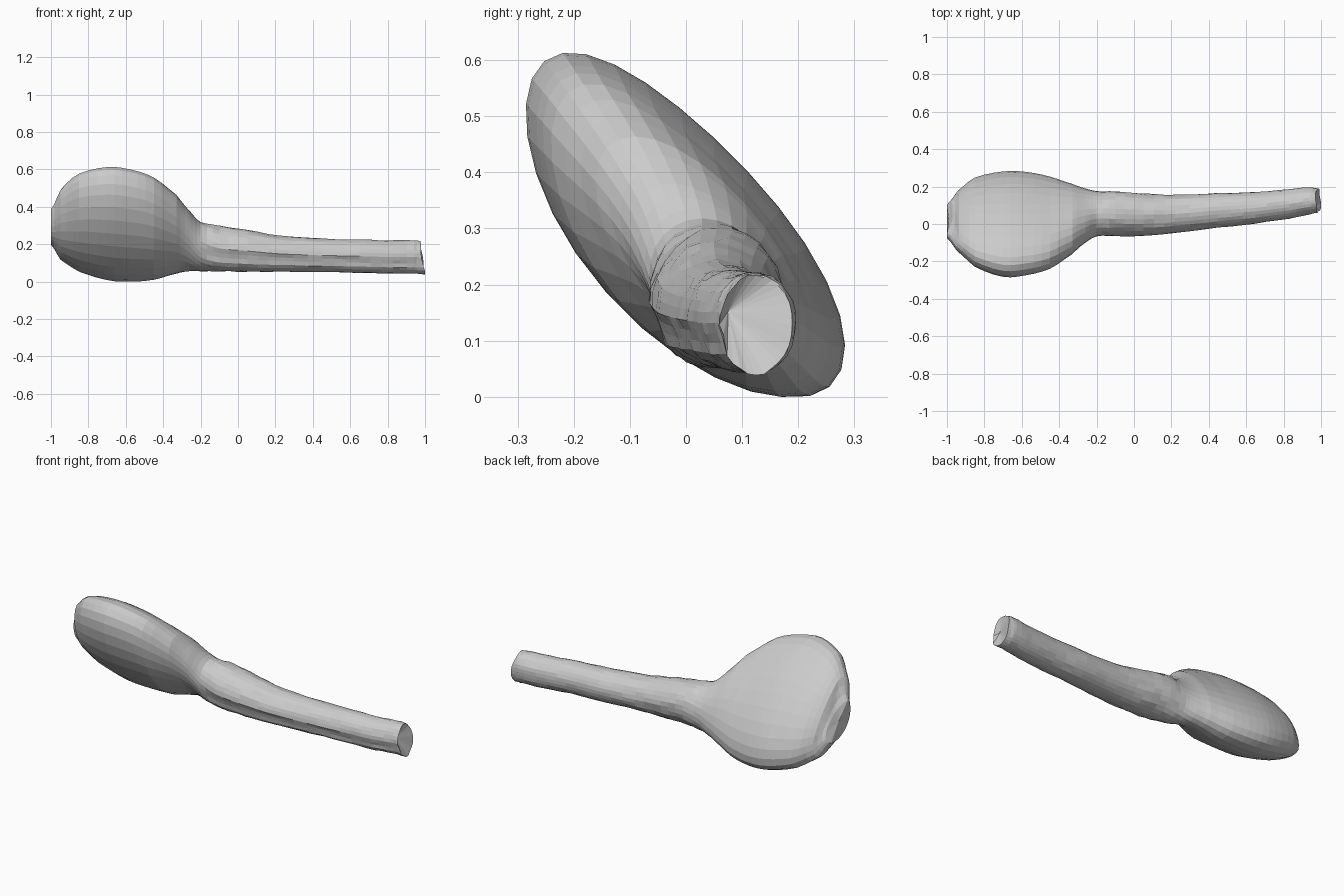
import bpy, bmesh, math, random

if "Cube" in bpy.data.objects:
    bpy.data.objects.remove(bpy.data.objects["Cube"])

random.seed(4)
SIDES = 28
STEPS = 3

# Stations along the carved form: x, y min, y max, z min, z max, phase (small = flat tilted lens, pi/2 = round)
stations = [
    (-1.00, -0.07, 0.12, 0.20, 0.39, 0.80),
    (-0.95, -0.135, 0.18, 0.12, 0.50, 0.80),
    (-0.85, -0.225, 0.25, 0.055, 0.58, 0.79),
    (-0.70, -0.278, 0.282, 0.01, 0.615, 0.79),
    (-0.58, -0.27, 0.28, 0.00, 0.603, 0.79),
    (-0.45, -0.235, 0.255, 0.012, 0.56, 0.81),
    (-0.33, -0.16, 0.215, 0.043, 0.465, 0.90),
    (-0.26, -0.10, 0.19, 0.055, 0.38, 1.05),
    (-0.20, -0.066, 0.176, 0.055, 0.318, 1.35),
    (-0.10, -0.066, 0.175, 0.055, 0.30, 1.57),
    (0.05, -0.062, 0.162, 0.052, 0.275, 1.57),
    (0.22, -0.047, 0.155, 0.052, 0.245, 1.57),
    (0.45, -0.02, 0.165, 0.05, 0.23, 1.57),
    (0.65, 0.003, 0.17, 0.047, 0.225, 1.57),
    (0.83, 0.027, 0.187, 0.042, 0.22, 1.57),
    (0.94, 0.05, 0.197, 0.042, 0.222, 1.57),
    (0.985, 0.06, 0.19, 0.040, 0.217, 1.57),
]


def spline(a, b, c, d, t):
    """Smooth curve between b and c, for every column of the stations."""
    return [0.5 * (2*q + (r-p)*t + (2*p-5*q+4*r-s)*t*t + (3*q-p-3*r+s)*t**3)
            for p, q, r, s in zip(a, b, c, d)]


# Smoothly filled list of sections
sections = []
last = len(stations) - 1
for i in range(last):
    a, b = stations[max(i-1, 0)], stations[i]
    c, d = stations[i+1], stations[min(i+2, last)]
    for k in range(STEPS):
        t = k / STEPS
        row = spline(a, b, c, d, t)
        row[0] = b[0] + (c[0] - b[0]) * t
        sections.append(row)
sections.append(list(stations[last]))

# Bowl and handle skin
bm = bmesh.new()
rings = []
for x, y0, y1, z0, z1, phase in sections:
    cy, hy = (y0 + y1) / 2, (y1 - y0) / 2
    cz, hz = (z0 + z1) / 2, (z1 - z0) / 2
    ring = []
    for k in range(SIDES):
        t = 2 * math.pi * k / SIDES
        xx = x
        # Hand-whittled roughness on the handle, with a groove on its front underside
        s = 1.0
        if x > -0.2:
            s += random.uniform(-0.025, 0.02)
            if k in (15, 16):
                s -= 0.07
        y = s * hy * math.cos(t)
        z = -s * hz * math.cos(t + phase)
        # Flatter upper face and fuller underside of the bowl
        if x < -0.3:
            reach = math.hypot(hy, hz) * 0.92
            u = (0.63 * y - 0.777 * z) / reach
            height = 0.777 * y + 0.63 * z
            amount = 0.018 * (1 - 0.6 * u) if height > 0 else 0.030
            drop = amount * max(0.0, 1 - u * u) * min(1.0, (-0.3 - x) / 0.15)
            y -= 0.777 * drop
            z -= 0.63 * drop
            # Bowl tip chamfered toward the upper face
            if x < -0.9 and height > 0:
                xx += 0.3 * (-0.9 - x) * min(1.0, height / 0.05)
        # Uneven sawn end
        if x > 0.98:
            xx += 0.004 * math.cos(3 * t) - 0.013 * math.sin(t)
        ring.append(bm.verts.new((xx, cy + y, max(0.0, cz + z))))
    rings.append(ring)

for r0, r1 in zip(rings, rings[1:]):
    for k in range(SIDES):
        n = (k + 1) % SIDES
        bm.faces.new((r0[k], r1[k], r1[n], r0[n]))

# Bowl tip and dished handle end, each a fan around a hub
for ring, centre in ((rings[0], (-0.99, 0.02, 0.29)), (rings[-1], (0.95, 0.075, 0.152))):
    hub = bm.verts.new(centre)
    for k in range(SIDES):
        bm.faces.new((ring[k], hub, ring[(k + 1) % SIDES]))

bmesh.ops.recalc_face_normals(bm, faces=bm.faces)
mesh = bpy.data.meshes.new("bowl_and_handle")
bm.to_mesh(mesh)
bm.free()
obj = bpy.data.objects.new("bowl_and_handle", mesh)
bpy.context.collection.objects.link(obj)
